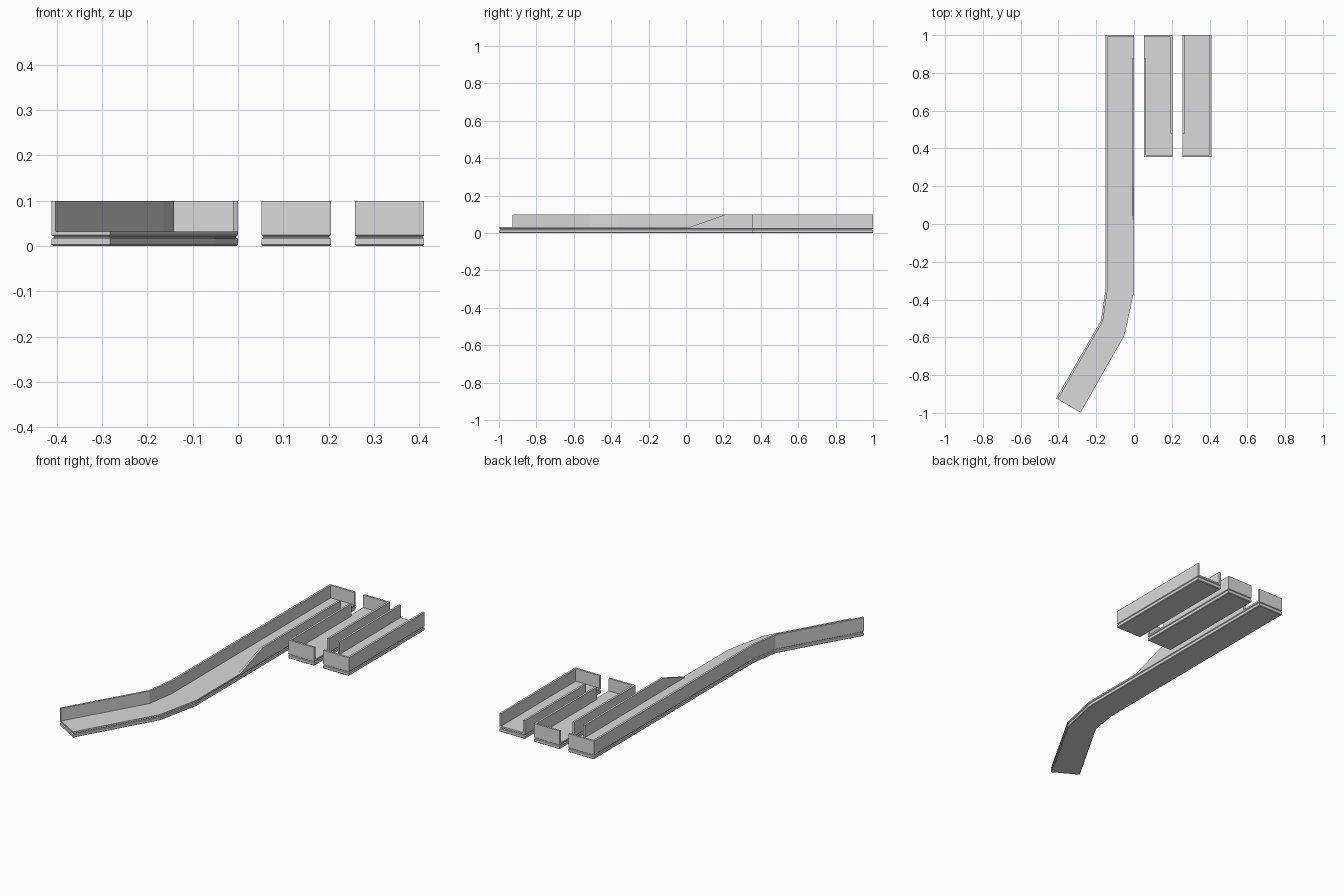
import bpy
import bmesh
from mathutils import Vector

if "Cube" in bpy.data.objects:
    bpy.data.objects.remove(bpy.data.objects["Cube"])

GREY = (0.7, 0.7, 0.7, 1)
grey = bpy.data.materials.new("light_grey")
grey.use_nodes = True
grey.diffuse_color = GREY
grey.node_tree.nodes["Principled BSDF"].inputs["Base Color"].default_value = GREY

FLOOR, TOP, THICK = 0.032, 0.099, 0.011


def offset(points, dist, closed):
    """Shift an outline to its left, with mitred corners."""
    pts = [Vector(p) for p in points]
    result = []
    for i, p in enumerate(pts):
        normals = []
        for a, b in ((i - 1, i), (i, i + 1)):
            if closed or (a >= 0 and b < len(pts)):
                d = (pts[b % len(pts)] - pts[a]).normalized()
                normals.append(Vector((-d.y, d.x)))
        m = sum(normals, Vector((0, 0))).normalized()
        result.append(p + m * dist / m.dot(normals[0]))
    return result


def loft(name, rings):
    """Join stacked rings of 3D points into a closed solid."""
    bm = bmesh.new()
    loops = [[bm.verts.new(p) for p in ring] for ring in rings]
    count = len(loops[0])
    for low, high in zip(loops, loops[1:]):
        for i in range(count):
            j = (i + 1) % count
            bm.faces.new((low[i], low[j], high[j], high[i]))
    bm.faces.new(loops[0][::-1])
    bm.faces.new(loops[-1])
    bmesh.ops.recalc_face_normals(bm, faces=bm.faces)
    mesh = bpy.data.meshes.new(name)
    bm.to_mesh(mesh)
    bm.free()
    mesh.materials.append(grey)
    obj = bpy.data.objects.new(name, mesh)
    bpy.context.collection.objects.link(obj)
    return obj


# Height and inset of the grooved edge of each base
EDGE = [(0, 0.003), (0.003, 0), (0.016, 0), (0.019, 0.004),
        (0.021, 0.004), (0.024, 0), (FLOOR, 0)]


def base(name, outline):
    loft(name, [[(p.x, p.y, z) for p in offset(outline, inset, True)]
                for z, inset in EDGE])


def wall(name, path):
    strip = [Vector(p) for p in path] + offset(path, THICK, False)[::-1]
    loft(name, [[(p.x, p.y, z) for p in strip] for z in (FLOOR - 0.002, TOP)])


# Long bent channel
outer = [(0, 1), (-0.152, 1), (-0.152, -0.357), (-0.175, -0.512), (-0.412, -0.923)]
base("long_base", outer + [(-0.283, -0.998), (-0.05, -0.59), (0, -0.357)])
wall("long_outer_wall", outer)
ramp = [(0.02, FLOOR), (0.875, FLOOR), (0.875, TOP), (0.21, TOP)]
loft("long_ramped_wall", [[(x, y, z) for y, z in ramp] for x in (-THICK, 0)])

# Two short channels
BACK, FRONT, GAP = 1, 0.355, 0.48
for name, left, right in (("middle", 0.052, 0.205), ("end", 0.258, 0.411)):
    base(name + "_base", [(left, FRONT), (right, FRONT), (right, BACK), (left, BACK)])
    if name == "middle":
        wall("middle_front_wall", [(left, 0.875), (left, FRONT), (right, FRONT)])
        wall("middle_back_wall", [(right, GAP), (right, BACK), (left, BACK)])
    else:
        wall("end_inner_wall", [(left, BACK), (left, GAP)])
        wall("end_front_wall", [(left, FRONT), (right, FRONT), (right, BACK)])
